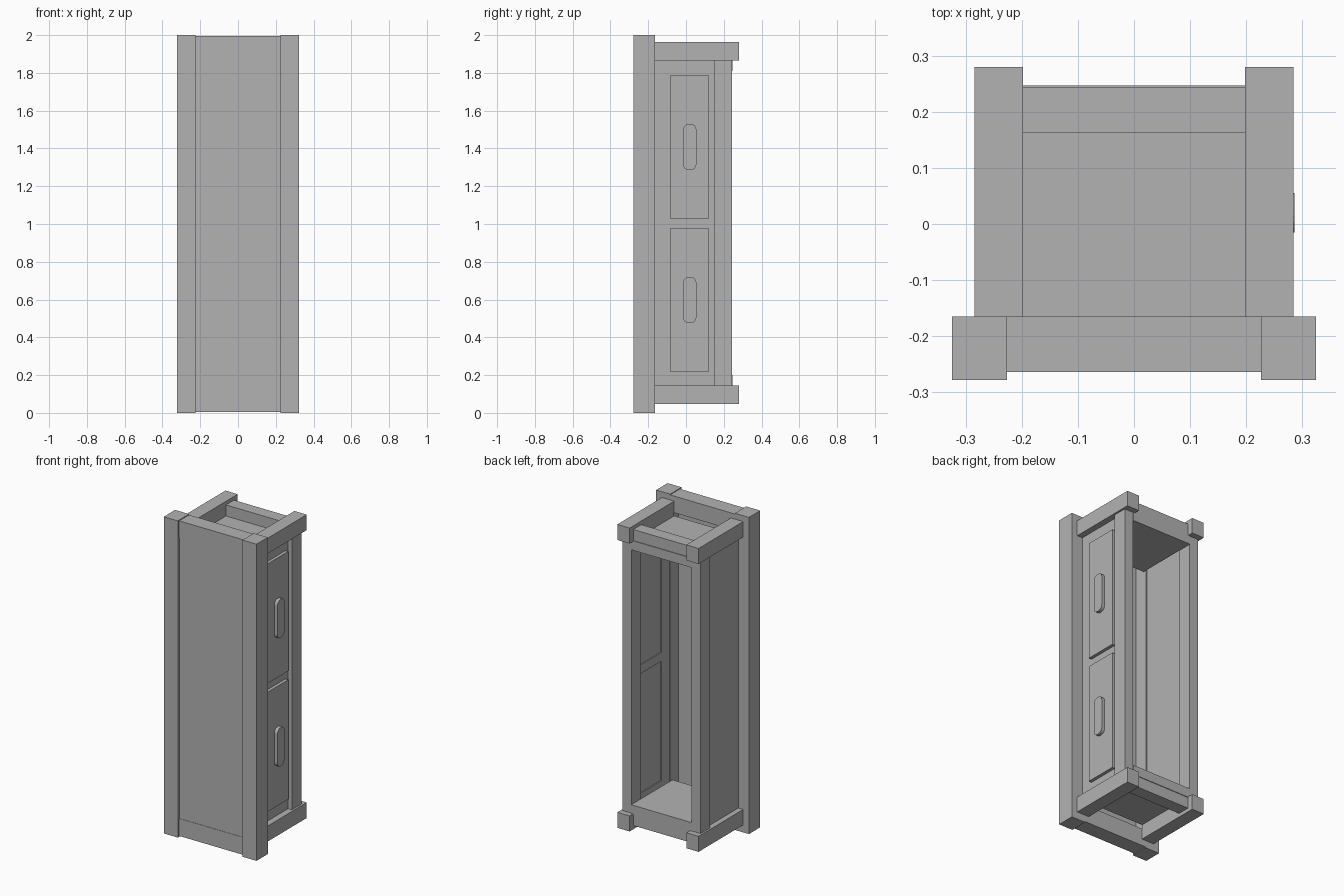
import bpy
import bmesh
from mathutils import Matrix, Vector

cube = bpy.data.objects.get("Cube")
if cube:
    bpy.data.objects.remove(cube, do_unlink=True)

grey = bpy.data.materials.new("plain_grey")
grey.use_nodes = True
COLOR = (0.45, 0.45, 0.45, 1)
grey.diffuse_color = COLOR
grey.node_tree.nodes["Principled BSDF"].inputs["Base Color"].default_value = COLOR


def finish(name, bm):
    mesh = bpy.data.meshes.new(name)
    bm.normal_update()
    bm.to_mesh(mesh)
    bm.free()
    mesh.materials.append(grey)
    obj = bpy.data.objects.new(name, mesh)
    bpy.context.collection.objects.link(obj)
    return obj


def box(name, x, y, z):
    """Box from (low, high) ranges on each axis."""
    lo, hi = Vector((x[0], y[0], z[0])), Vector((x[1], y[1], z[1]))
    size = hi - lo
    bm = bmesh.new()
    bmesh.ops.create_cube(bm, size=1, matrix=Matrix.Translation((lo + hi) / 2)
                          @ Matrix.Diagonal((*size, 1)))
    return finish(name, bm)


def flip(r, about):
    return (about - r[1], about - r[0])


def pair_x(name, x, y, z):
    box("left_" + name, x, y, z)
    box("right_" + name, flip(x, 0), y, z)


# Uprights
pair_x("front_post", (0.226, 0.324), (-0.278, -0.165), (0, 2))
pair_x("rear_post", (0.21, 0.272), (0.15, 0.243), (0.14, 1.87))

# Top and bottom frames, mirrored about mid height
for end in ("top", "bottom"):
    def level(z):
        return z if end == "top" else flip(z, 2.01)
    pair_x(end + "_side_rail", (0.198, 0.284), (-0.165, 0.28), level((1.865, 1.963)))
    box(end + "_front_rail", (-0.226, 0.226), (-0.264, -0.165),
        (1.89, 1.995) if end == "top" else (0.005, 0.115))
    box(end + "_deck", (-0.21, 0.21), (-0.165, 0.247), level((1.81, 1.87)))
    box(end + "_rear_bar", (-0.198, 0.198), (0.163, 0.243), level((1.87, 1.94)))

# Front sheet and plain right wall
box("front_panel", (-0.226, 0.226), (-0.262, -0.25), (0.115, 1.89))
box("right_wall", (-0.25, -0.235), (-0.165, 0.15), (0.145, 1.865))

# Left wall framed around two doors
WALL = (0.23, 0.245)
DOOR_Y = (-0.085, 0.123)
DOORS = {"lower": (0.22, 0.975), "upper": (1.03, 1.785)}
box("left_wall_front_stile", WALL, (-0.165, DOOR_Y[0]), (0.145, 1.865))
box("left_wall_rear_stile", WALL, (DOOR_Y[1], 0.15), (0.145, 1.865))
box("left_wall_bottom_strip", WALL, DOOR_Y, (0.145, DOORS["lower"][0]))
box("left_wall_middle_strip", WALL, DOOR_Y, (DOORS["lower"][1], DOORS["upper"][0]))
box("left_wall_top_strip", WALL, DOOR_Y, (DOORS["upper"][1], 1.865))


def handle(name, y, z, x0, x1, half_y, half_z, corner):
    """Upright rounded block."""
    bm = bmesh.new()
    bmesh.ops.create_cube(bm, size=1, matrix=Matrix.Translation(((x0 + x1) / 2, y, z))
                          @ Matrix.Diagonal((x1 - x0, half_y * 2, half_z * 2, 1)))
    edges = [e for e in bm.edges
             if abs(e.verts[0].co.x - e.verts[1].co.x) > (x1 - x0) / 2]
    bmesh.ops.bevel(bm, geom=edges, offset=corner, segments=4, profile=0.5,
                    affect='EDGES')
    finish(name, bm)


for label, z in DOORS.items():
    box(label + "_door", (0.237, 0.265), DOOR_Y, z)
    handle(label + "_door_handle", 0.02, sum(z) / 2, 0.262, 0.286, 0.035, 0.122, 0.03)
